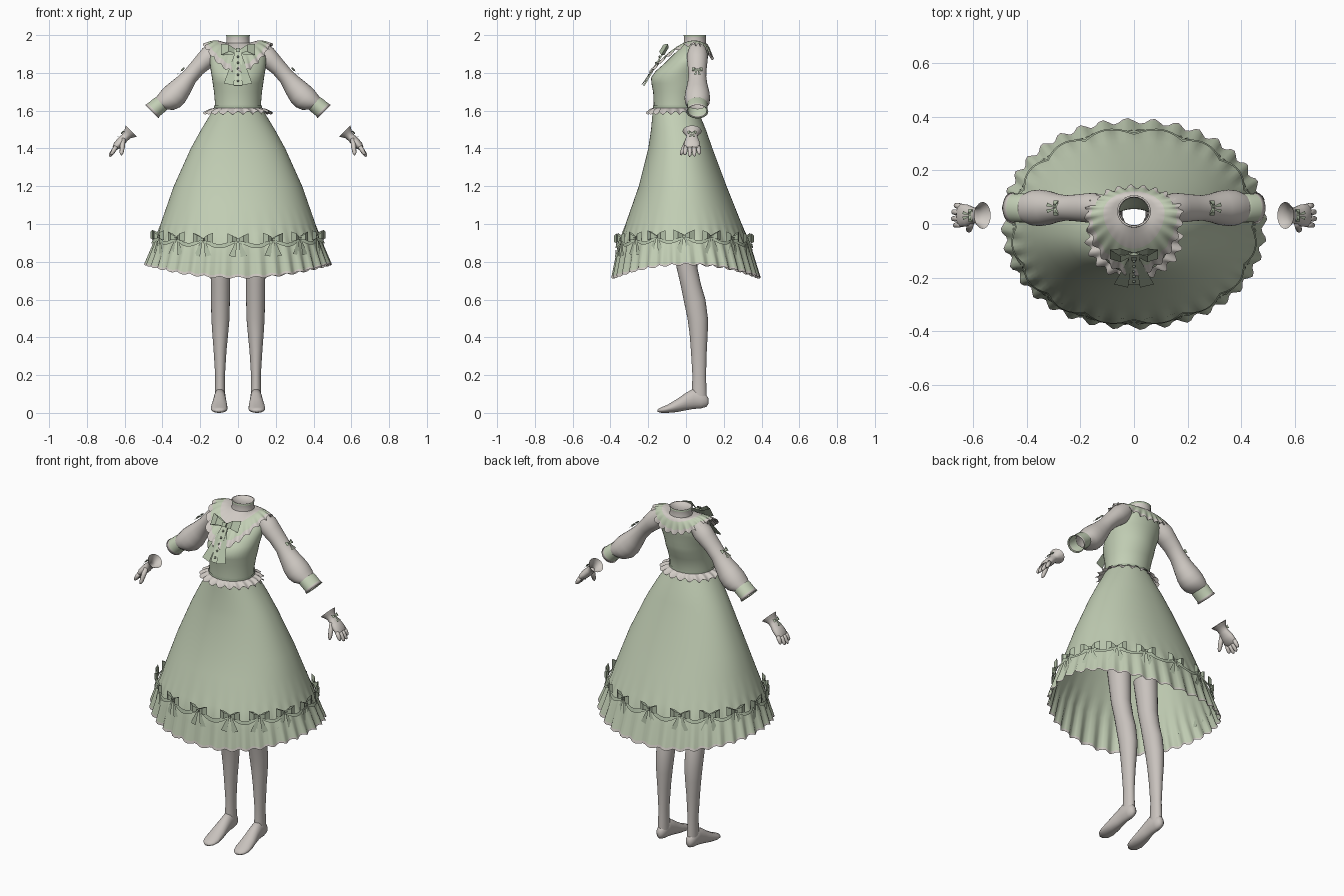
import bpy, bmesh, math
from math import sin, cos, pi, tau
from mathutils import Vector as V, Matrix

cube = bpy.data.objects.get("Cube")
if cube:
    bpy.data.objects.remove(cube)


def material(name, rgb):
    m = bpy.data.materials.new(name)
    m.use_nodes = True
    m.diffuse_color = (*rgb, 1)
    bsdf = m.node_tree.nodes["Principled BSDF"]
    bsdf.inputs["Base Color"].default_value = (*rgb, 1)
    bsdf.inputs["Roughness"].default_value = 0.8
    return m


GREEN = material("sage_green", (.54, .62, .46))
CREAM = material("warm_cream", (.64, .60, .56))
RIBBON = material("ribbon_green", (.45, .53, .39))
STOCKING = material("stocking_grey", (.58, .54, .51))
BUTTON = material("button_dark", (.22, .25, .19))


def finish(bm, name, mats, smooth=True):
    bmesh.ops.recalc_face_normals(bm, faces=bm.faces[:])
    for f in bm.faces:
        f.smooth = smooth
    me = bpy.data.meshes.new(name)
    bm.to_mesh(me)
    bm.free()
    for m in mats:
        me.materials.append(m)
    ob = bpy.data.objects.new(name, me)
    bpy.context.collection.objects.link(ob)
    return ob


def add_loft(bm, rings, pick=None, caps=False):
    rows = [[bm.verts.new(p) for p in r] for r in rings]
    n = len(rows[0])
    for i, (a, b) in enumerate(zip(rows, rows[1:])):
        for j in range(n):
            k = (j + 1) % n
            f = bm.faces.new((a[j], a[k], b[k], b[j]))
            f.material_index = pick(i) if pick else 0
    if caps:
        bm.faces.new(rows[0])
        bm.faces.new(rows[-1])


def loft(name, rings, mats, pick=None, caps=False):
    bm = bmesh.new()
    add_loft(bm, rings, pick, caps)
    return finish(bm, name, mats)


def ring(c, u, v, n=24):
    c, u, v = V(c), V(u), V(v)
    return [c + u * cos(tau * j / n) + v * sin(tau * j / n) for j in range(n)]


def flip(rings, s):
    return [[V((p[0] * s, p[1], p[2])) for p in r] for r in rings]


def pair(name, rings, mats, **kw):
    for side, s in (("left", 1), ("right", -1)):
        loft(f"{side}_{name}", flip(rings, s), mats, **kw)


# Ribbon bow in a local frame: x across, z up, -y outward
def frame(loc, n, up):
    n, up = V(n).normalized(), V(up)
    x = (-n).cross(up).normalized()
    z = x.cross(-n)
    return Matrix.Translation(V(loc)) @ Matrix((x, -n, z)).transposed().to_4x4()


def add_bow(bm, m, w, h, tail, tail_w):
    def face(*pts):
        bm.faces.new([bm.verts.new(m @ V(p)) for p in pts])
    d = w * .3
    for s in (1, -1):
        for y in (-d, d * .2):
            face((0, 0, h * .2), (s * w * .55, y, h * .7), (s * w * .55, y, -h * .3), (0, 0, -h * .2))
            face((s * w * .55, y, h * .7), (s * w, -d * .3, h), (s * w, -d * .3, -h * .5), (s * w * .55, y, -h * .3))
        face((s * w * .03, -d * .2, 0), (s * w * .15, -d * .2, 0),
             (s * tail_w, -d * .5, -tail * .93), (s * tail_w * .3, -d * .7, -tail))
    k = w * .13
    face((-k, -d * .8, k), (k, -d * .8, k), (k, -d * .8, -k), (-k, -d * .8, -k))
    for s in (1, -1):
        face((s * k, -d * .8, k), (s * k, 0, k), (s * k, 0, -k), (s * k, -d * .8, -k))


# Skirt: height, half width, front depth, back depth
PROFILE = [(1.61, .128, .175, .06), (1.5, .195, .185, .105), (1.4, .25, .20, .14),
           (1.2, .34, .25, .215), (1.0, .41, .32, .295), (.9, .445, .355, .335), (.75, .487, .385, .385)]


def skirt_point(a, z, out=0.0):
    for p, q in zip(PROFILE, PROFILE[1:]):
        if z >= q[0] or q is PROFILE[-1]:
            k = (p[0] - z) / (p[0] - q[0])
            rx, fr, bk = (p[i] + (q[i] - p[i]) * k for i in (1, 2, 3))
            break
    c, s = cos(a), sin(a)
    cy, ry = (bk - fr) / 2, (bk + fr) / 2
    x = rx * math.copysign(abs(c) ** .93, c)
    y = ry * math.copysign(abs(s) ** .93, s)
    n = V((x / rx ** 2, y / ry ** 2, 0)).normalized()
    hem = .785 - .07 * s * s
    if z < .9:
        z = .9 - (.9 - z) / .15 * (.9 - hem)
    return V((x, y + cy, z)) + n * out, n


def skirt_ring(z, n=180):
    depth = max(0, min(1, (1.0 - z) / .25))
    return [skirt_point(tau * j / n, z, .011 * depth * sin(36 * tau * j / n))[0]
            + V((0, 0, .006 * depth ** 3 * cos(36 * tau * j / n))) for j in range(n)]


heights = [1.61, 1.55, 1.5, 1.45, 1.4, 1.3, 1.2, 1.1, 1.0, .95, .9, .85, .8, .762, .75]
loft("skirt", [skirt_ring(z) for z in heights], [GREEN, CREAM], pick=lambda i: int(i == len(heights) - 2))

# Hem garland and bows
BOWS = 16


def bow_height(a):
    return .915 + .02 * cos(a) ** 2


def garland_ring(dz, n=192):
    pts = []
    for j in range(n):
        a = tau * j / n
        sag = abs(sin((a - pi / 2) * BOWS / 2))
        pts.append(skirt_point(a, bow_height(a) - .03 * sag + dz, .008 + .01 * sag)[0])
    return pts


loft("hem_garland", [garland_ring(.009), garland_ring(-.009)], [RIBBON])
bm = bmesh.new()
for i in range(BOWS):
    a = tau * i / BOWS + pi / 2
    loc, n = skirt_point(a, bow_height(a), .014)
    add_bow(bm, frame(loc, n, (n.x * -.35, n.y * -.35, 1)), .055, .035, .09, .048)
finish(bm, "hem_bows", [RIBBON], smooth=False)

# Bodice: height, centre depth, half width, half depth
body = [(1.58, -.057, .124, .113), (1.64, -.057, .122, .114), (1.70, -.05, .127, .124),
        (1.745, -.045, .134, .138), (1.775, -.043, .138, .142), (1.81, -.028, .144, .132), (1.85, -.002, .148, .112),
        (1.89, .022, .148, .096), (1.925, .04, .115, .078), (1.95, .047, .064, .062)]
loft("bodice", [ring((0, y, z), (rx, 0, 0), (0, ry, 0), 40) for z, y, rx, ry in body], [GREEN])
neck = [(1.94, .066), (1.965, .061), (1.99, .061), (2.0, .063), (2.0, .056), (1.95, .054)]
loft("neck_band", [ring((0, .047, z), (r, 0, 0), (0, r * .95, 0), 32) for z, r in neck],
     [CREAM, RIBBON], pick=lambda i: int(i == 2))

# Waist frill
N = 160


def frill_ring(rx, ry, z, wave):
    return [V((cos(a) * (rx + wave * sin(20 * a)), -.057 + sin(a) * (ry + wave * sin(20 * a)),
               z + wave * .8 * cos(20 * a))) for a in (tau * j / N for j in range(N))]


loft("waist_frill", [frill_ring(.123, .115, 1.615, 0), frill_ring(.15, .133, 1.606, .004),
                     frill_ring(.175, .145, 1.588, .010)], [CREAM])
loft("waist_band", [frill_ring(.127, .118, z, 0) for z in (1.628, 1.605)], [RIBBON])


# Broad draped collar
def collar_point(a, k):
    c, s = cos(a), sin(a)
    inner = V((.062 * c, .047 + .06 * s, 1.957))
    if s < 0:
        outer = V((.178 * c, .03 - .218 * abs(s) ** 1.25, 1.95 - .145 * s * s))
    else:
        outer = V((.178 * c, .04 + .1 * s, 1.95 - .075 * s * s))
    p = inner.lerp(outer, k)
    wave = .008 * k ** 4
    p += V((c, s, 0)) * wave * sin(24 * a)
    p.z += .018 * sin(pi * k) + wave * cos(24 * a)
    return p


steps = [0, .15, .3, .45, .6, .72, .84, .92, 1]
loft("collar", [[collar_point(tau * j / N, k) for j in range(N)] for k in steps],
     [CREAM, GREEN], pick=lambda i: int(3 <= i <= 5))

# Neck bow, placket and buttons
tie = frame((0, -.112, 1.91), (0, -.85, .5), (0, .5, .85))
bm = bmesh.new()
add_bow(bm, tie, .09, .045, .215, .075)
finish(bm, "neck_bow", [RIBBON], smooth=False)
bm = bmesh.new()
bmesh.ops.create_cube(bm, size=1, matrix=tie @ Matrix.Translation((0, -.006, -.1)) @ Matrix.Diagonal((.04, .008, .22, 1)))
finish(bm, "placket", [GREEN], smooth=False)
bm = bmesh.new()
for i in range(5):
    bmesh.ops.create_uvsphere(bm, u_segments=10, v_segments=6, radius=.006,
                              matrix=tie @ Matrix.Translation((0, -.011, -.035 - .037 * i)))
finish(bm, "buttons", [BUTTON])

# Sleeves: distance along the arm, sag, half height, half depth
D, U = V((.72, 0, -.694)), V((.694, 0, .72))
SHOULDER = V((.15, .06, 1.89))


def arm_rings(rows, start, d, u):
    return [ring(start + d * t + u * o, u * ru, (0, ry, 0), 28) for t, o, ru, ry in rows]


sleeve = [(-.05, 0, .045, .045), (0, 0, .055, .056), (.04, 0, .050, .054), (.09, 0, .044, .050), (.15, -.006, .043, .047),
          (.21, -.015, .055, .054), (.26, -.02, .065, .064), (.30, -.02, .067, .068), (.335, -.016, .058, .065), (.36, -.005, .043, .053)]
cuff = [(.355, -.005, .042, .052), (.365, -.003, .046, .054), (.41, 0, .046, .053), (.425, 0, .05, .058), (.42, 0, .044, .05)]
pair("sleeve", arm_rings(sleeve, SHOULDER, D, U), [CREAM])
pair("sleeve_cuff", arm_rings(cuff, SHOULDER, D, U), [GREEN, CREAM], pick=lambda i: int(i == 2))

# Gloves: flared wrist, palm, fingers and thumb
HD, HU = V((.7, 0, -.714)), V((.714, 0, .7))
WRIST = V((.565, .032, 1.492))
palm = [(0, 0, .042, .05), (.015, 0, .033, .04), (.03, 0, .024, .03), (.05, 0, .022, .03),
        (.08, 0, .024, .04), (.11, 0, .021, .043), (.128, 0, .012, .038)]


def digit(a, b, r):
    a, b = V(a), V(b)
    d = (b - a).normalized()
    u = d.cross(V((0, 1, 0))).normalized()
    v = d.cross(u)
    return [ring(a.lerp(b, t), u * r * k, v * r * k, 10) for t, k in ((0, 1), (.5, 1), (.85, .8), (1, .3))]


for side, s in (("left", 1), ("right", -1)):
    bm = bmesh.new()
    add_loft(bm, flip(arm_rings(palm, WRIST, HD, HU), s))
    knuckle = WRIST + HD * .115
    for i, length in enumerate((.05, .062, .06, .045)):
        base = knuckle + V((0, -.032 + .0215 * i, 0))
        tip = base + HD * length - HU * .012 + V((0, (i - 1.5) * .004, 0))
        add_loft(bm, flip(digit(base, tip, .0115), s), caps=True)
    add_loft(bm, flip(digit(WRIST + HD * .06 + V((0, -.022, 0)), (.618, -.028, 1.365), .013), s), caps=True)
    finish(bm, side + "_glove", [CREAM])
    # Small bows on the sleeve and the wrist
    bm = bmesh.new()
    for p, n, up, size in ((SHOULDER + D * .155 + U * .045, U, -D, .028), (WRIST + HD * .04 + HU * .026, HU, -HD, .024)):
        add_bow(bm, frame((p.x * s, p.y, p.z), (n.x * s, 0, n.z), (up.x * s, 0, up.z)), size, size * .6, size * 1.5, size * .7)
    finish(bm, side + "_arm_bows", [RIBBON], smooth=False)

# Stockinged legs: height, x, y, half width, half depth
leg = [(.98, .092, -.015, .062, .068), (.77, .094, .005, .053, .055), (.68, .093, .025, .05, .054), (.6, .093, .045, .05, .058),
       (.5, .093, .062, .048, .054), (.42, .094, .067, .042, .048), (.33, .095, .068, .034, .042),
       (.2, .095, .07, .026, .036), (.13, .095, .07, .027, .038), (.07, .095, .07, .028, .04)]
pair("leg", [ring((x, y, z), (rx, 0, 0), (0, ry, 0)) for z, x, y, rx, ry in leg], [STOCKING])

# Feet: y, height, x, half width, half thickness
foot = [(.119, .062, .096, .010, .014), (.108, .064, .096, .022, .032), (.08, .07, .096, .029, .046), (.04, .075, .096, .031, .054),
        (0, .06, .097, .035, .046), (-.05, .038, .099, .042, .034), (-.1, .021, .1, .044, .021), (-.13, .015, .1, .036, .015), (-.15, .012, .1, .016, .007)]
pair("foot", [ring((x, y, z), (rx, 0, 0), (0, 0, rz), 20) for y, z, x, rx, rz in foot], [STOCKING], caps=True)
